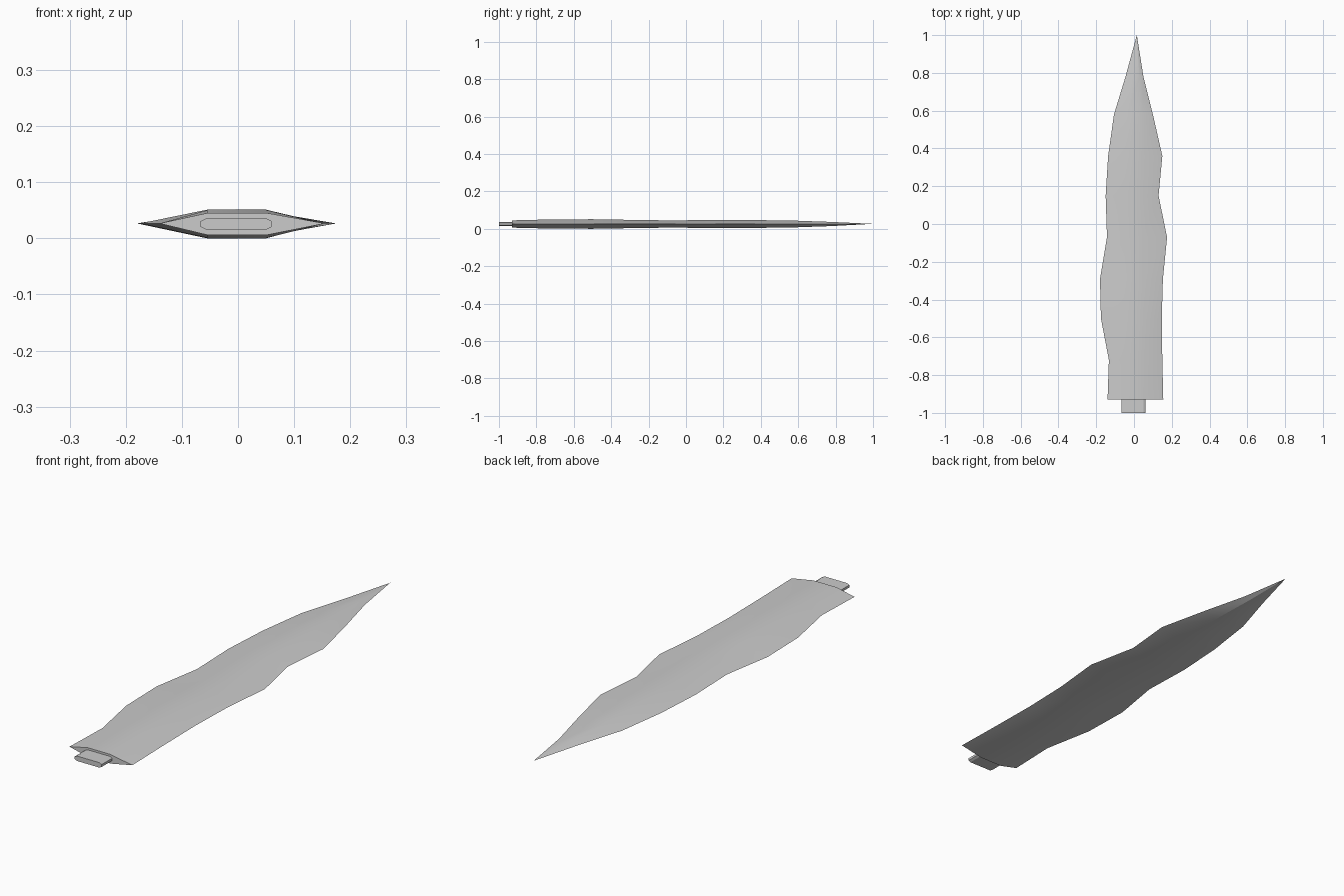
import bpy, bmesh

if "Cube" in bpy.data.objects:
    bpy.data.objects.remove(bpy.data.objects["Cube"])

metal = bpy.data.materials.new("plain_grey")
metal.diffuse_color = (0.6, 0.6, 0.6, 1)
metal.use_nodes = True
metal.node_tree.nodes["Principled BSDF"].inputs["Base Color"].default_value = metal.diffuse_color
ZC = 0.0255  # mid-plane height of the blade


def loft(name, rings, tip=None):
    """Skin rings of points; close the start, and the end with a cap or a tip."""
    bm = bmesh.new()
    loops = [[bm.verts.new(p) for p in ring] for ring in rings]
    n = len(loops[0])
    for a, b in zip(loops, loops[1:]):
        for i in range(n):
            j = (i + 1) % n
            bm.faces.new((a[i], a[j], b[j], b[i]))
    bm.faces.new(loops[0])
    if tip:
        t = bm.verts.new(tip)
        for i in range(n):
            bm.faces.new((loops[-1][i], loops[-1][(i + 1) % n], t))
    else:
        bm.faces.new(loops[-1])
    bmesh.ops.recalc_face_normals(bm, faces=bm.faces)
    me = bpy.data.meshes.new(name)
    bm.to_mesh(me)
    bm.free()
    me.materials.append(metal)
    ob = bpy.data.objects.new(name, me)
    bpy.context.collection.objects.link(ob)
    return ob


# Blade stations: y, left edge x, right edge x, left ridge, right ridge, half thickness
stations = [
    (-0.93, -0.14, 0.155, -0.055, 0.052, 0.0195),
    (-0.72, -0.133, 0.15, -0.055, 0.052, 0.0245),
    (-0.50, -0.175, 0.147, -0.055, 0.050, 0.0255),
    (-0.29, -0.18, 0.153, -0.052, 0.050, 0.022),
    (-0.07, -0.143, 0.175, -0.050, 0.050, 0.019),
    (0.15, -0.15, 0.13, -0.050, 0.048, 0.022),
    (0.36, -0.137, 0.15, -0.047, 0.047, 0.021),
    (0.58, -0.106, 0.10, -0.038, 0.042, 0.018),
    (0.78, -0.045, 0.05, -0.012, 0.028, 0.011),
]
rings = [[(l, y, ZC + 0.001), (rl, y, ZC + h), (rr, y, ZC + h),
          (r, y, ZC + 0.001), (rr, y, ZC - h), (rl, y, ZC - h)]
         for y, l, r, rl, rr, h in stations]
blade = loft("blade", rings, (0.015, 1.0, ZC + 0.001))

# Tang: bar with chamfered corners
section = [(-0.067, 0.005), (-0.055, 0.0105), (0.05, 0.0105), (0.06, 0.005),
           (0.06, -0.005), (0.05, -0.0105), (-0.055, -0.0105), (-0.067, -0.005)]
tang = loft("tang", [[(x, y, ZC + z) for x, z in section] for y in (-1.0, -0.92)])

# Soft ridges, sharp cutting edges
for ob in (blade, tang):
    bpy.ops.object.select_all(action='DESELECT')
    ob.select_set(True)
    bpy.context.view_layer.objects.active = ob
    bpy.ops.object.shade_smooth_by_angle(angle=0.35)
